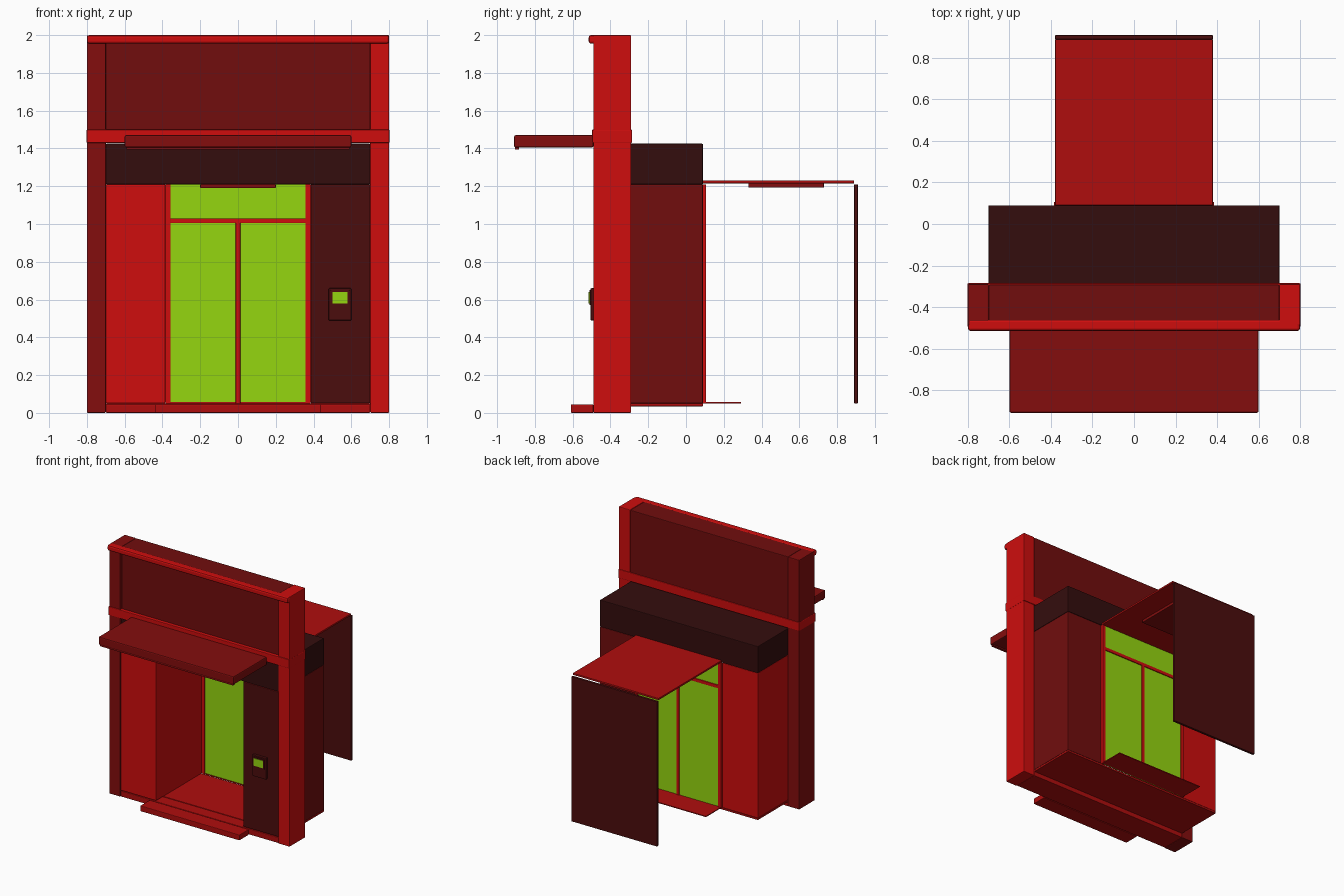
import bpy

cube = bpy.data.objects.get("Cube")
if cube:
    bpy.data.objects.remove(cube, do_unlink=True)


def material(name, r, g, b):
    m = bpy.data.materials.new(name)
    m.use_nodes = True
    m.diffuse_color = (r, g, b, 1)
    m.node_tree.nodes["Principled BSDF"].inputs["Base Color"].default_value = (r, g, b, 1)
    return m


BRIGHT = material("bright red", 0.62, 0.004, 0.004)
RED = material("red", 0.43, 0.004, 0.004)
MID = material("deep red", 0.23, 0.004, 0.004)
PANEL = material("dark red", 0.165, 0.004, 0.004)
DARK = material("maroon", 0.07, 0.004, 0.004)
BLACK = material("blackish red", 0.034, 0.004, 0.004)
GREEN = material("lime green", 0.30, 0.67, 0.005)


def box(name, x, y, z, mat, bevel=0.005):
    """Box from its (min, max) range on each axis, with softened edges."""
    bpy.ops.mesh.primitive_cube_add(size=1)
    ob = bpy.context.object
    ob.name = name
    for v in ob.data.vertices:
        for i, (lo, hi) in enumerate((x, y, z)):
            v.co[i] = hi if v.co[i] > 0 else lo
    ob.data.materials.append(mat)
    if bevel:
        mod = ob.modifiers.new("soft edges", "BEVEL")
        mod.width = bevel
        mod.segments = 2
    return ob


FRONT, FRAME_BACK, BACK = -0.49, -0.29, 0.09
HEAD = 1.21

# Portal frame
box("right_pillar", (-0.8, -0.7), (FRONT, FRAME_BACK), (0, 1.998), MID)
box("left_pillar", (0.7, 0.8), (FRONT, FRAME_BACK), (0, 2), BRIGHT)
box("upper_panel", (-0.7, 0.7), (-0.47, FRAME_BACK - 0.002), (1.49, 1.998), PANEL)
box("top_rail", (-0.8, 0.8), (-0.515, -0.46), (1.955, 2), BRIGHT, 0.012)
box("middle_rail", (-0.802, 0.802), (-0.497, -0.285), (1.43, 1.5), BRIGHT)
box("base_sill", (-0.7, 0.7), (FRONT + 0.005, FRAME_BACK), (0, 0.045), RED)
box("front_step", (-0.44, 0.44), (-0.61, FRONT), (0, 0.045), RED)

# Front awning
box("awning", (-0.6, 0.6), (-0.91, FRONT), (1.405, 1.47), MID, 0.008)
box("awning_lip", (-0.59, 0.59), (-0.905, -0.885), (1.395, 1.41), MID, 0)

# Lobby: header, side boxes and floor
box("header", (-0.7, 0.7), (FRONT + 0.01, BACK), (HEAD, 1.425), BLACK)
box("right_side_box", (-0.7, -0.385), (FRONT + 0.005, BACK), (0.05, HEAD), BRIGHT)
left_box = box("left_side_box", (0.385, 0.7), (FRONT + 0.005, BACK), (0.05, HEAD), PANEL)
left_box.data.materials.append(DARK)
for face in left_box.data.polygons:
    if face.normal.y < -0.9:
        face.material_index = 1
box("floor", (-0.7, 0.7), (FRAME_BACK - 0.1, BACK), (0.035, 0.05), RED, 0.002)
box("ceiling_light", (-0.2, 0.2), (-0.4, 0), (1.19, HEAD), MID, 0.003)

# Wall control with small screen
box("control_panel", (0.48, 0.6), (-0.505, FRONT + 0.01), (0.49, 0.66), DARK, 0.004)
box("control_hood", (0.49, 0.59), (-0.512, -0.5), (0.57, 0.65), DARK, 0.002)
box("control_screen", (0.5, 0.58), (-0.515, -0.51), (0.58, 0.64), GREEN, 0)

# Glazed doors and their frame
box("glass", (-0.37, 0.37), (0.095, 0.099), (0.05, HEAD), GREEN, 0)
for name, lo, hi in (("frame_right", -0.385, -0.357),
                     ("frame_middle", -0.012, 0.012),
                     ("frame_left", 0.357, 0.385)):
    top = 1.01 if name == "frame_middle" else HEAD
    box(name, (lo, hi), (0.087, 0.106), (0.05, top), BRIGHT, 0.002)
box("door_transom", (-0.36, 0.36), (0.087, 0.106), (1.005, 1.03), BRIGHT, 0.002)

# Rear canopy, landing and screen
box("rear_canopy", (-0.38, 0.38), (BACK, 0.89), (1.215, 1.23), RED, 0.003)
box("canopy_light", (-0.2, 0.2), (0.33, 0.73), (1.193, 1.215), MID, 0.003)
box("rear_landing", (-0.38, 0.38), (BACK, 0.29), (0.05, 0.057), RED, 0)
box("rear_screen", (-0.38, 0.38), (0.89, 0.91), (0.05, HEAD), DARK, 0.003)
